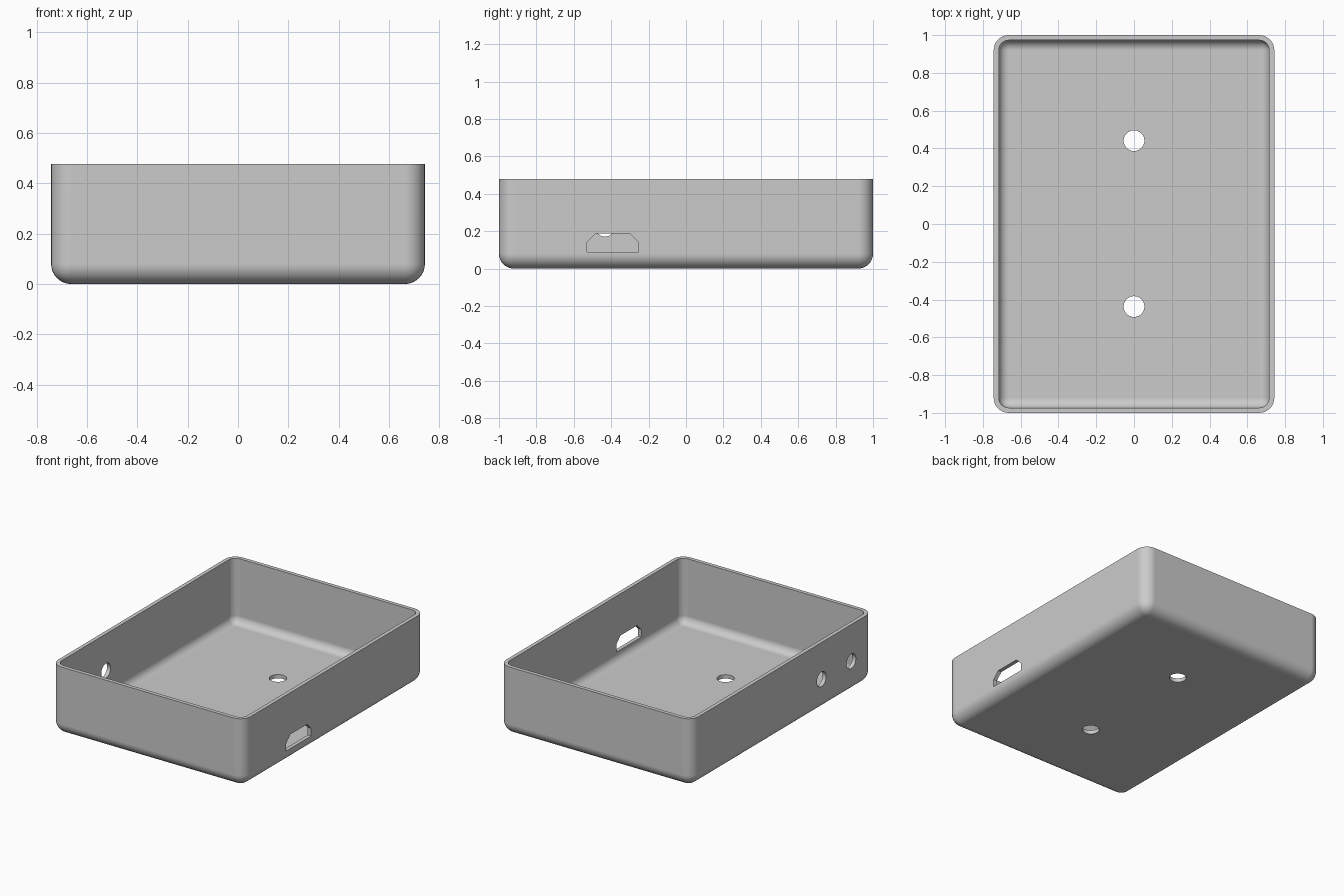
import bpy
import bmesh
import math
from mathutils import Matrix, Vector

if "Cube" in bpy.data.objects:
    bpy.data.objects.remove(bpy.data.objects["Cube"], do_unlink=True)

WIDTH, LENGTH, HEIGHT = 1.486, 2.0, 0.478
WALL, RADIUS = 0.027, 0.08

grey = bpy.data.materials.new("plain grey")
grey.use_nodes = True
grey.diffuse_color = (0.6, 0.6, 0.6, 1)
grey.node_tree.nodes["Principled BSDF"].inputs["Base Color"].default_value = (0.6, 0.6, 0.6, 1)


def to_object(name, bm):
    bmesh.ops.recalc_face_normals(bm, faces=bm.faces)
    mesh = bpy.data.meshes.new(name)
    bm.to_mesh(mesh)
    bm.free()
    mesh.materials.append(grey)
    obj = bpy.data.objects.new(name, mesh)
    bpy.context.collection.objects.link(obj)
    return obj


def rounded_block(name, width, length, bottom, top, radius):
    """Block with rounded uprights and bottom edges and a sharp top."""
    bm = bmesh.new()
    size = Matrix.Diagonal((width, length, top - bottom, 1))
    centre = Matrix.Translation((0, 0, (top + bottom) / 2))
    bmesh.ops.create_cube(bm, size=1, matrix=centre @ size)
    edges = [e for e in bm.edges if min(v.co.z for v in e.verts) < top - 0.01]
    bmesh.ops.bevel(bm, geom=edges, offset=radius, segments=8, profile=0.5,
                    affect='EDGES', clamp_overlap=True)
    return to_object(name, bm)


def prism(name, points, depth):
    """Extrude a closed outline along a vector."""
    bm = bmesh.new()
    face = bm.faces.new([bm.verts.new(p) for p in points])
    new = bmesh.ops.extrude_face_region(bm, geom=[face])["geom"]
    verts = [v for v in new if isinstance(v, bmesh.types.BMVert)]
    bmesh.ops.translate(bm, verts=verts, vec=depth)
    return to_object(name, bm)


def circle(radius, steps=40):
    angles = [2 * math.pi * i / steps for i in range(steps)]
    return [(radius * math.cos(a), radius * math.sin(a)) for a in angles]


# Outer tray body and the hollow inside it
tray = rounded_block("tray", WIDTH, LENGTH, 0, HEIGHT, RADIUS)
cutters = [rounded_block("hollow_cutter", WIDTH - 2 * WALL, LENGTH - 2 * WALL,
                         WALL, HEIGHT + 0.2, RADIUS - WALL)]

# Two round holes through the floor
for y in (-0.437, 0.441):
    outline = [(a, y + b, -0.1) for a, b in circle(0.055)]
    cutters.append(prism("floor_hole_cutter", outline, Vector((0, 0, 0.2))))

# Two round holes through the right wall
for y in (-0.76, -0.433):
    outline = [(-WIDTH / 2 - 0.1, y + a, 0.222 + b) for a, b in circle(0.051)]
    cutters.append(prism("wall_hole_cutter", outline, Vector((0.2, 0, 0))))

# Port opening with chamfered top corners through the left wall
port = [(-0.53, 0.088), (-0.254, 0.088), (-0.254, 0.141),
        (-0.301, 0.187), (-0.483, 0.187), (-0.53, 0.141)]
cutters.append(prism("port_cutter", [(WIDTH / 2 - 0.1, y, z) for y, z in port],
                     Vector((0.2, 0, 0))))

# Cut every opening, then discard the cutters
bpy.ops.object.select_all(action='DESELECT')
tray.select_set(True)
bpy.context.view_layer.objects.active = tray
for cutter in cutters:
    cutter.hide_render = True
    cut = tray.modifiers.new("cut", 'BOOLEAN')
    cut.operation = 'DIFFERENCE'
    cut.solver = 'EXACT'
    cut.object = cutter
    bpy.ops.object.modifier_apply(modifier=cut.name)
    bpy.data.objects.remove(cutter, do_unlink=True)

# Smooth fillets with crisp rims and flat walls
bpy.ops.object.shade_smooth_by_angle(angle=math.radians(30))
weighted = tray.modifiers.new("flat_walls", 'WEIGHTED_NORMAL')
weighted.keep_sharp = True
